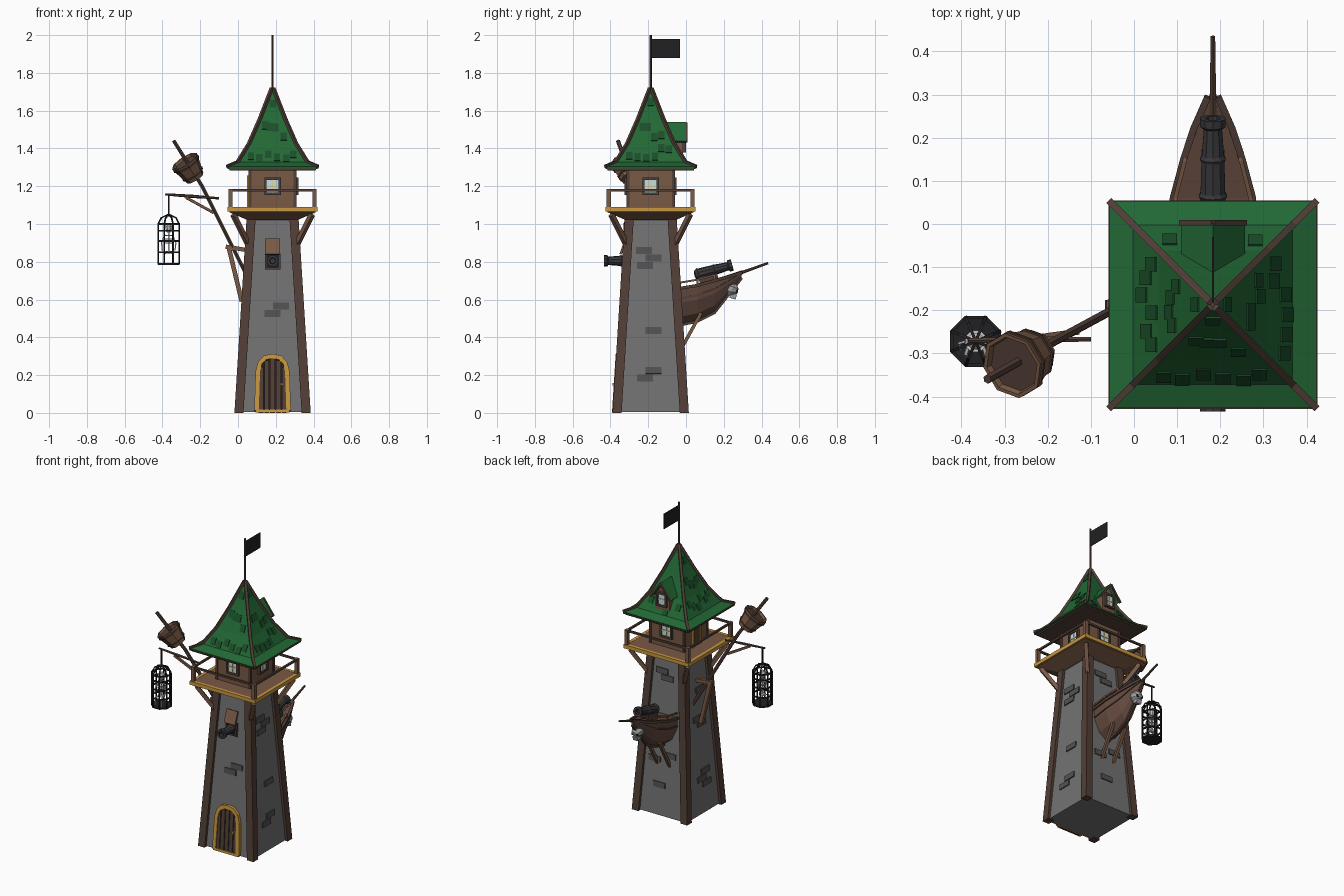
import bpy, bmesh, math, random
from mathutils import Vector as V, Matrix

if "Cube" in bpy.data.objects:
    bpy.data.objects.remove(bpy.data.objects["Cube"])

random.seed(4)
CX, CY = 0.183, -0.187
I = Matrix.Identity(4)
COL = dict(stone=(.17, .17, .17), brick=(.085, .085, .085), dark=(.085, .05, .038), wood=(.19, .1, .06),
           gold=(.58, .31, .05), green=(.016, .14, .035), shingle=(.01, .075, .022), black=(.015, .015, .017),
           iron=(.04, .04, .045), glass=(.55, .75, .8), cream=(.8, .65, .3), bone=(.6, .6, .58),
           hull=(.13, .07, .05), grey=(.33, .34, .35))
MATS = {}
for k, c in COL.items():
    MATS[k] = bpy.data.materials.new(k)
    MATS[k].diffuse_color = (*c, 1)


def side(k):
    """Frame of tower side k: 0 front, 1 right, 2 back, 3 left (local -y faces out)."""
    return Matrix.Translation((CX, CY, 0)) @ Matrix.Rotation(k * math.pi / 2, 4, 'Z')


def loft(name, rings, mat, M=I, closed=False):
    n, m = len(rings[0]), len(rings)
    bm = bmesh.new()
    vs = [[bm.verts.new(M @ V(p)) for p in r] for r in rings]
    for i in range(m if closed else m - 1):
        a, b = vs[i], vs[(i + 1) % m]
        for j in range(n):
            bm.faces.new((a[j], a[(j + 1) % n], b[(j + 1) % n], b[j]))
    if not closed:
        bm.faces.new(vs[0])
        bm.faces.new(vs[-1])
    bmesh.ops.recalc_face_normals(bm, faces=bm.faces)
    me = bpy.data.meshes.new(name)
    bm.to_mesh(me)
    bm.free()
    me.materials.append(MATS[mat])
    ob = bpy.data.objects.new(name, me)
    bpy.context.collection.objects.link(ob)
    return ob


def ring(c, t, up, r, h, n):
    s = t.cross(up).normalized()
    u = s.cross(t).normalized()
    f = math.sqrt(2) if n == 4 else 1
    a = [2 * math.pi * (i + .5) / n for i in range(n)]
    return [c + s * (r * f * math.cos(x)) + u * (h * f * math.sin(x)) for x in a]


def pick_up(t):
    return V((0, 1, 0)) if abs(t.normalized().z) > .95 else V((0, 0, 1))


def lathe(name, p, q, prof, mat, n=8, M=I):
    """Straight part from p to q, profile of (fraction, radius)."""
    p, q = V(p), V(q)
    t = q - p
    return loft(name, [ring(p + t * f, t, pick_up(t), r, r, n) for f, r in prof], mat, M)


def beam(name, p, q, r, mat, M=I, h=None, n=4):
    p, q = V(p), V(q)
    t = q - p
    return loft(name, [ring(c, t, pick_up(t), r, h or r, n) for c in (p, q)], mat, M)


def sweep(name, pts, r, mat, M=I, closed=False, up=(0, 0, 1), n=4):
    pts = [V(p) for p in pts]
    m, rings = len(pts), []
    for i, p in enumerate(pts):
        a, b = (pts[i - 1], pts[(i + 1) % m]) if closed else (pts[max(i - 1, 0)], pts[min(i + 1, m - 1)])
        rings.append(ring(p, b - a, V(up), r, r, n))
    return loft(name, rings, mat, M, closed)


def box(name, c, s, mat, M=I, rx=0):
    T = M @ Matrix.Translation(c) @ Matrix.Rotation(rx, 4, 'X')
    x, y, z = (d / 2 for d in s)
    sq = [(-x, -y), (x, -y), (x, y), (-x, y)]
    return loft(name, [[(a, b, w) for a, b in sq] for w in (-z, z)], mat, T)


def square(prof):
    return [[(-h, -h, z), (h, -h, z), (h, h, z), (-h, h, z)] for h, z in prof]


def window(name, M, u, d, z, w, h):
    box(name + "_pane", (u, -d, z), (w, .012, h), "glass", M)
    for s in (-1, 1):
        box(name + "_jamb", (u + s * w / 2, -d, z), (.012, .028, h + .012), "dark", M)
        box(name + "_sill", (u, -d, z + s * h / 2), (w + .012, .028, .012), "dark", M)
    box(name + "_mullion", (u, -d, z), (.007, .02, h), "cream", M)
    box(name + "_bar", (u, -d, z), (w, .02, .007), "cream", M)


# Tapered stone tower, cabin, platform
wall = lambda z: .185 - .063 * z
LEAN = -math.atan(.063)
loft("tower_wall", square([(wall(0), .005), (wall(1.04), 1.04)]), "stone", side(0))
loft("platform", square([(.13, 1.02), (.228, 1.062), (.228, 1.088)]), "wood", side(0))
box("cabin", (0, 0, 1.19), (.244, .244, .22), "wood", side(0))
loft("roof_underside", square([(.228, 1.283), (.232, 1.296)]), "dark", side(0))

# Curved roof
ROOF = [(.236, 1.29), (.24, 1.305), (.185, 1.328), (.125, 1.425), (.068, 1.555), (.004, 1.72)]
loft("roof", square(ROOF), "green", side(0))
bricks = [[(0, .525), (.045, .565)],
          [(-.035, .86), (.015, .82), (-.03, .78), (.015, .435), (.015, .225), (-.03, .185)],
          [(-.03, .93), (.01, .89), (.05, .4), (-.06, .36), (-.02, .2)],
          [(.02, .8), (-.02, .62), (.02, .58), (.03, .27), (-.01, .23), (.04, .19)]]
for k in range(4):
    M = side(k)
    # Corner posts, braces, roof hips
    loft("corner_post", [[(-c + x, -c + y, z) for x, y in ((-.024, -.024), (.024, -.024), (.024, .024), (-.024, .024))]
                         for c, z in ((.178, 0), (.113, 1.04))], "dark", M)
    beam("platform_brace", (-.118, -.118, .87), (-.208, -.208, 1.05), .012, "wood", M)
    for (h0, z0), (h1, z1) in zip(ROOF[1:], ROOF[2:]):
        beam("roof_hip", (-h0, -h0, z0), (-h1, -h1, z1), .008, "dark", M)
    beam("eave_trim", (-.237, -.238, 1.297), (.237, -.238, 1.297), .004, "dark", M)
    # Railing and gold edge
    beam("platform_edge", (-.238, -.228, 1.077), (.238, -.228, 1.077), .01, "gold", M, .012)
    beam("rail_post", (-.222, -.222, 1.08), (-.222, -.222, 1.185), .011, "wood", M)
    beam("rail", (-.222, -.222, 1.178), (.222, -.222, 1.178), .006, "dark", M)
    beam("cabin_post", (-.12, -.12, 1.09), (-.12, -.12, 1.29), .008, "dark", M)
    for u, z in bricks[k]:
        box("brick", (u, -wall(z), z), (.085, .014, .036), "brick", M, LEAN)
    # Raised shingles on the roof
    for (h0, z0), (h1, z1), cnt in zip(ROOF[2:], ROOF[3:], (6, 4, 1)):
        for i in range(cnt):
            f = random.uniform(.15, .8)
            h, z = h0 + (h1 - h0) * f, z0 + (z1 - z0) * f
            u = (-1 + 2 * (i + .5) / cnt) * (h - .03)
            if k == 2 and abs(u) < .08 and z > 1.35:
                continue
            box("shingle", (u, -h, z), (.034, .008, .045), "shingle", M, -math.atan2(h0 - h1, z1 - z0))
    if k < 3:
        window("cabin_window", M, 0, .124, 1.2, .075, .08)
box("cabin_door", (0, -.123, 1.165), (.07, .012, .15), "dark", side(3))
for s in (-1, 1):
    box("cabin_door_jamb", (s * .038, -.124, 1.17), (.012, .022, .16), "gold", side(3))
box("cabin_door_lintel", (0, -.124, 1.25), (.088, .022, .012), "gold", side(3))

# Dormer on the back
B = side(2)
gable = [(-.05, 1.35), (.05, 1.35), (.05, 1.45), (0, 1.52), (-.05, 1.45)]
loft("dormer", [[(x, y, z) for x, z in gable] for y in (-.17, -.06)], "wood", B)
for s in (-1, 1):
    sec = [(0, 1.54), (s * .074, 1.44), (s * .066, 1.432), (0, 1.522)]
    loft("dormer_roof", [[(x, y, z) for x, z in sec] for y in (-.188, -.07)], "green", B)
    beam("dormer_trim", (0, -.19, 1.534), (s * .074, -.19, 1.434), .006, "dark", B)
window("dormer_window", B, 0, .172, 1.425, .06, .08)

# Flagpole and plain flag
beam("flagpole", (CX, CY, 1.69), (CX, CY, 2), .006, "dark", n=6)
box("flag", (CX, -.107, 1.93), (.004, .153, .1), "black")

# Arched front door, leaning with the wall
D = side(0) @ Matrix.Translation((0, -wall(0), 0)) @ Matrix.Rotation(LEAN, 4, 'X')
half = [(.085, .01), (.078, .22), (.066, .265), (.04, .292)]
arch = half + [(0, .3)] + [(-x, z) for x, z in reversed(half)]
loft("door_panel", [[(x, y, z) for x, z in arch] for y in (-.006, .01)], "black", D)
for i in range(-2, 3):
    top = .29 - .012 * i * i
    box("door_plank", (i * .031, -.008, top / 2), (.026, .014, top), "dark", D)
sweep("door_frame", [(x, -.008, z) for x, z in arch], .012, "gold", D, up=(0, 1, 0))
box("door_sill", (0, -.008, .01), (.18, .022, .016), "gold", D)
box("door_knob", (.05, -.02, .15), (.012, .014, .012), "gold", D)

# Gun port, shutter and cannon on the front
F = side(0)
box("gun_port", (0, -.134, .802), (.07, .012, .076), "black", F, LEAN)
for s in (-1, 1):
    box("port_jamb", (s * .037, -.136, .802), (.008, .02, .084), "dark", F, LEAN)
box("port_sill", (0, -.136, .762), (.082, .02, .008), "dark", F, LEAN)
box("port_shutter", (0, -.145, .88), (.08, .012, .085), "wood", F, -.35)
BARREL = [(0, .012), (.03, .026), (.1, .034), (.14, .03), (.5, .028), (.53, .031), (.57, .027),
          (.88, .022), (.91, .031), (1, .031), (1, .017), (.85, .015)]
lathe("front_cannon", (CX, -.24, .805), (CX, -.435, .805), BARREL, "iron", 10)

# Ship bow breaking out of the back
rings, ST = [], [(-.06, .095, .655, .46), (.06, .092, .675, .485), (.15, .068, .7, .53),
                 (.22, .045, .72, .62), (.295, .012, .745, .715)]
for y, w, t, b in ST:
    r = [(w, 1), (w * .93, .6), (w * .6, .22)]
    r = r + [(0, 0)] + [(-x, f) for x, f in reversed(r)]
    rings.append([(CX + x, y, b + (t - b) * f) for x, f in r])
loft("ship_hull", rings, "hull")
sweep("keel", [(CX, y, b) for y, w, t, b in ST], .008, "dark")
for s in (-1, 1):
    sweep("gunwale", [(CX + s * w, y, t) for y, w, t, b in ST], .008, "dark")
    sweep("wale", [(CX + s * w * .96, y, b + (t - b) * .72) for y, w, t, b in ST], .005, "dark")
    sweep("ship_rail", [(CX + s * w * .95, y, t + .03) for y, w, t, b in ST[:3]], .005, "wood")
    for y, w, t, b in ST[1:3]:
        beam("ship_rail_post", (CX + s * w * .95, y, t), (CX + s * w * .95, y, t + .035), .005, "wood")
    beam("ship_strut", (CX + s * .045, -.03, .33), (CX + s * .045, .08, .53), .009, "wood")
    box("figurehead_eye", (CX + s * .014, .268, .645), (.016, .012, .016), "black")
    box("carriage_cheek", (CX + s * .022, .12, .71), (.01, .1, .04), "dark", rx=.2)
lathe("bowsprit", (CX, .16, .695), (CX, .435, .793), [(0, .011), (1, .006)], "dark", 6)
lathe("deck_cannon", (CX, .045, .728), (CX, .245, .783), BARREL, "iron", 10)
lathe("figurehead_skull", (CX, .205, .665), (CX, .275, .645),
      [(0, .016), (.2, .033), (.55, .038), (.85, .028), (1, .014)], "grey", 8)
box("figurehead_jaw", (CX, .25, .618), (.036, .034, .028), "grey", rx=-.3)

# Leaning mast with crow's nest on the left
sweep("mast", [(.06, -.14, .7), (-.19, -.275, 1.2), (-.34, -.36, 1.44)], .011, "dark", n=6, up=(0, 1, 0))
c, ax = V((-.255, -.312, 1.288)), V((-.15, -.09, .235)).normalized()
lathe("crows_nest", c - ax * .055, c + ax * .055, [(0, .052), (1, .079), (1, .07), (.12, .045)], "wood")
for f, r in ((-.03, .062), (.035, .078)):
    lathe("nest_band", c + ax * (f - .005), c + ax * (f + .005), [(0, r), (1, r + .002)], "dark")
beam("mast_prop", (.02, -.187, .59), (-.05, -.187, .88), .012, "wood")
beam("mast_tie", (.06, -.187, .86), (-.065, -.187, .88), .011, "wood")
lathe("yard", (-.385, -.27, 1.157), (-.1, -.267, 1.136), [(0, .006), (.5, .009), (1, .006)], "dark", 6)
beam("yard_brace", (-.275, -.27, 1.14), (-.13, -.25, 1.06), .007, "wood")

# Hanging cage with bones inside
G = Matrix.Translation((-.367, -.272, 0))
circle = lambda r, z, n=8: [(r * math.cos(2 * math.pi * (i + .5) / n), r * math.sin(2 * math.pi * (i + .5) / n), z) for i in range(n)]
beam("cage_chain", (0, 0, 1.04), (0, 0, 1.157), .0035, "black", G)
lathe("cage_floor", (0, 0, .784), (0, 0, .794), [(0, .06), (1, .06)], "black", 8, G)
for z in (.79, .85, .91, .965, 1.0):
    sweep("cage_hoop", circle(.06, z), .004, "black", G, closed=True)
for x, y, _ in circle(1, 0):
    sweep("cage_bar", [(x * r, y * r, z) for r, z in ((.06, .79), (.06, 1.0), (.042, 1.033), (.004, 1.05))],
          .0035, "black", G, up=(-y, x, 0))
lathe("bone_skull", (0, 0, .955), (0, 0, 1.005), [(0, .01), (.35, .018), (.7, .021), (1, .01)], "bone", 8, G)
beam("bone_spine", (0, 0, .84), (0, 0, .96), .004, "bone", G)
for z, r in ((.94, .024), (.92, .024), (.9, .02)):
    sweep("bone_rib", circle(r, z), .003, "bone", G, closed=True)
box("bone_pelvis", (0, 0, .85), (.036, .02, .014), "bone", G)
for s in (-1, 1):
    sweep("bone_leg", [(s * .014, 0, .85), (s * .024, -.03, .84), (s * .022, -.032, .795)], .0035, "bone", G, up=(1, 0, 0))
    sweep("bone_arm", [(s * .02, 0, .945), (s * .038, -.005, .9), (s * .034, -.02, .86)], .003, "bone", G, up=(0, 1, 0))

for m in bpy.data.materials:
    if m.users and not m.is_grease_pencil:
        m.use_nodes = True
        m.node_tree.nodes["Principled BSDF"].inputs["Base Color"].default_value = m.diffuse_color
